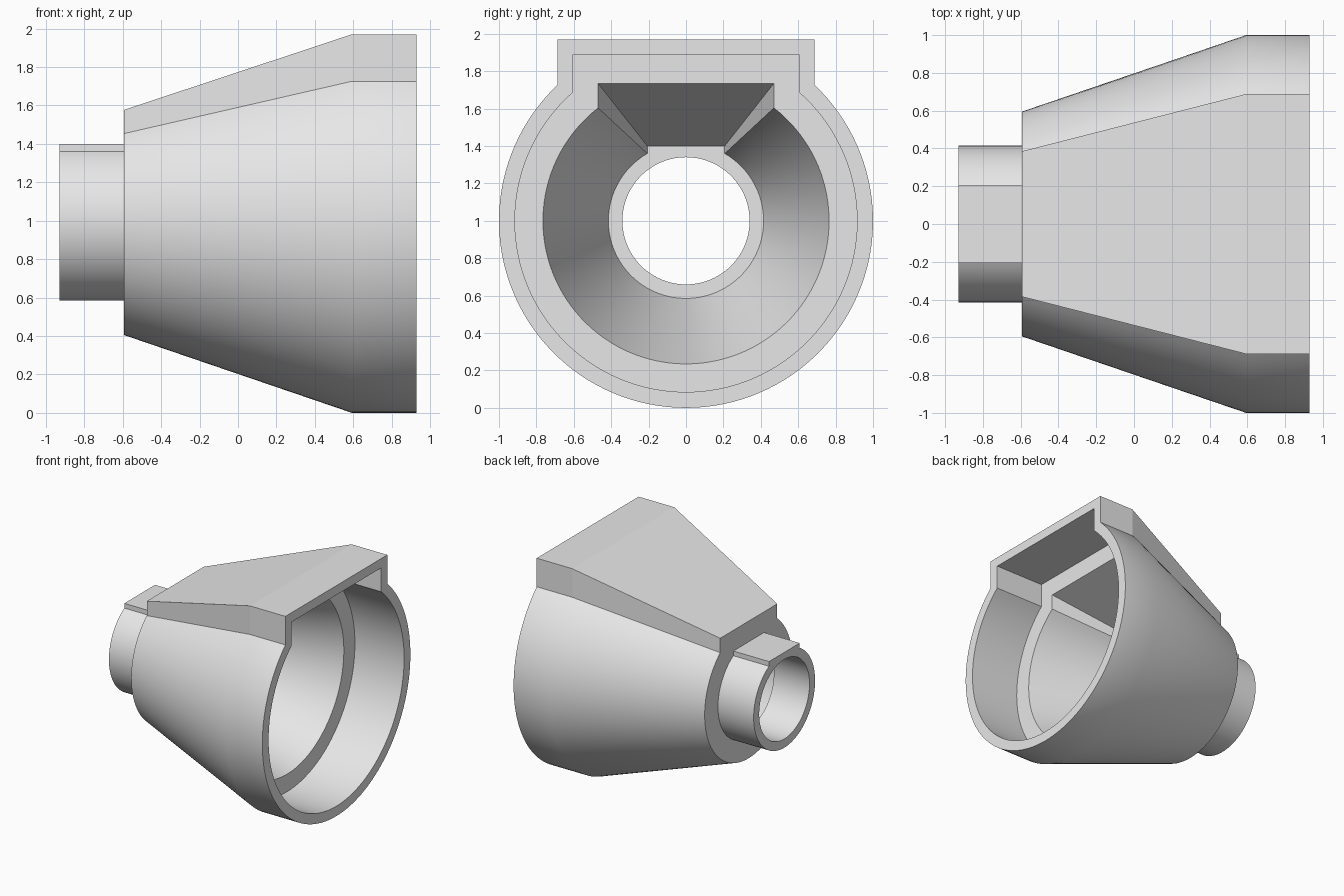
import bpy, bmesh, math

if "Cube" in bpy.data.objects:
    bpy.data.objects.remove(bpy.data.objects["Cube"])

ARC = 96          # segments round each circular part
grey = bpy.data.materials.new("light_grey")
grey.diffuse_color = (0.8, 0.8, 0.8, 1)
grey.use_nodes = True
grey.node_tree.nodes["Principled BSDF"].inputs["Base Color"].default_value = grey.diffuse_color


def keyhole(x, r, half, top, n_top):
    """Circle round the x axis (centre z = 1) with a square box on top."""
    a = math.asin(half / r)
    pts = []
    for i in range(ARC + 1):
        t = a + (2 * math.pi - 2 * a) * i / ARC
        pts.append((x, r * math.sin(t), 1 + r * math.cos(t)))
    for i in range(n_top + 1):
        pts.append((x, -half + 2 * half * i / n_top, top))
    return pts


def circle(x, r, a, n_top):
    """Plain circle with points matching a keyhole of opening angle a."""
    angles = [a + (2 * math.pi - 2 * a) * i / ARC for i in range(ARC + 1)]
    angles += [-a + 2 * a * (i + 1) / (n_top + 2) for i in range(n_top + 1)]
    return [(x, r * math.sin(t), 1 + r * math.cos(t)) for t in angles]


def loft(name, rings, round_rings=()):
    """Closed skin through the rings, the last one joining the first."""
    bm = bmesh.new()
    vr = [[bm.verts.new(p) for p in ring] for ring in rings]
    n = len(rings[0])
    for k in range(len(vr)):
        k2 = (k + 1) % len(vr)
        a, b = vr[k], vr[k2]
        fully_round = k in round_rings and k2 in round_rings
        for i in range(n):
            j = (i + 1) % n
            f = bm.faces.new((a[i], a[j], b[j], b[i]))
            f.smooth = i < ARC or fully_round
    bmesh.ops.recalc_face_normals(bm, faces=bm.faces)
    for e in bm.edges:
        e.smooth = e.calc_face_angle(0) < math.radians(30)
    me = bpy.data.meshes.new(name)
    bm.to_mesh(me)
    bm.free()
    me.materials.append(grey)
    ob = bpy.data.objects.new(name, me)
    bpy.context.collection.objects.link(ob)
    return ob


# Flared housing: outer skin, rim, stepped recess and inner funnel
loft("flared_housing", [keyhole(*p, 1) for p in (
    (-0.593, 0.595, 0.385, 1.577),
    (0.593, 1.0, 0.688, 1.97),
    (0.93, 1.0, 0.688, 1.97),
    (0.93, 0.915, 0.605, 1.89),
    (0.465, 0.915, 0.605, 1.89),
    (0.465, 0.765, 0.47, 1.735),
    (-0.593, 0.415, 0.207, 1.40),
)])

# Neck: short keyhole tube with a round bore
A = math.asin(0.207 / 0.415)
T = 16
loft("neck_tube", [
    keyhole(-0.93, 0.415, 0.207, 1.40, T),
    keyhole(-0.593, 0.415, 0.207, 1.40, T),
    circle(-0.593, 0.34, A, T),
    circle(-0.93, 0.34, A, T),
], round_rings=(2, 3))
